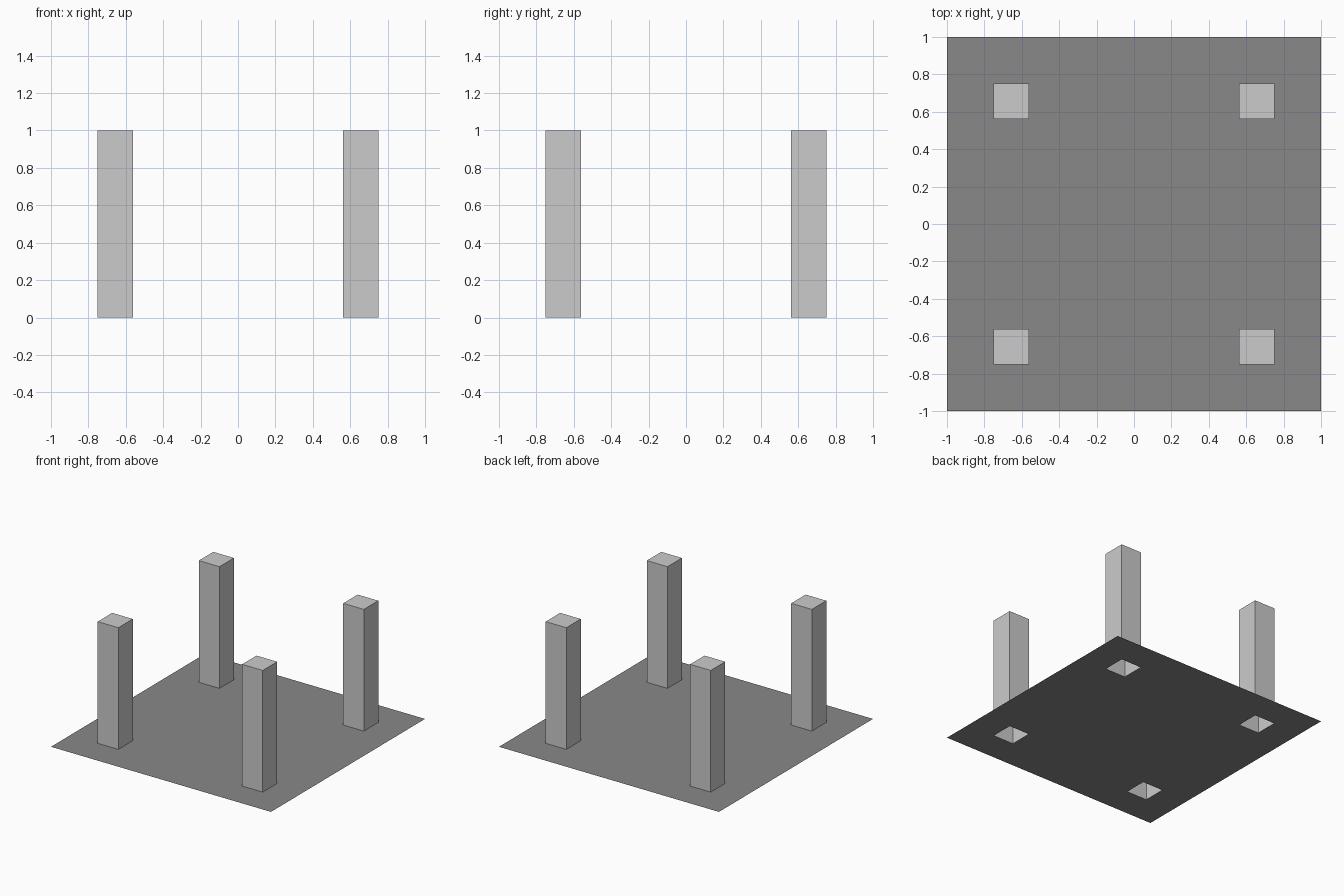
import bpy, bmesh

if "Cube" in bpy.data.objects:
    bpy.data.objects.remove(bpy.data.objects["Cube"])

INNER, OUTER, HEIGHT = 0.5625, 0.75, 1.0
LINES = [-1, -OUTER, -INNER, INNER, OUTER, 1]


def finish(bm, name):
    mesh = bpy.data.meshes.new(name)
    bm.to_mesh(mesh)
    bm.free()
    obj = bpy.data.objects.new(name, mesh)
    bpy.context.collection.objects.link(obj)
    return obj


# Thin floor sheet, open under each pillar
bm = bmesh.new()
grid = [[bm.verts.new((x, y, 0)) for y in LINES] for x in LINES]
for i in range(5):
    for j in range(5):
        if i in (1, 3) and j in (1, 3):
            continue
        bm.faces.new((grid[i][j], grid[i + 1][j], grid[i + 1][j + 1], grid[i][j + 1]))
floor = finish(bm, "floor")
dark = bpy.data.materials.new("dark_grey")
dark.diffuse_color = (0.25, 0.25, 0.25, 1)
dark.use_nodes = True
dark.node_tree.nodes["Principled BSDF"].inputs["Base Color"].default_value = dark.diffuse_color
floor.data.materials.append(dark)

# Four hollow square pillars, capped on top and open below
size, centre = OUTER - INNER, (OUTER + INNER) / 2
for x_name, sx in (("left", -1), ("right", 1)):
    for y_name, sy in (("front", -1), ("back", 1)):
        bm = bmesh.new()
        bmesh.ops.create_cube(bm, size=1)
        bmesh.ops.scale(bm, vec=(size, size, HEIGHT), verts=bm.verts)
        bmesh.ops.translate(bm, vec=(sx * centre, sy * centre, HEIGHT / 2), verts=bm.verts)
        bottom = [f for f in bm.faces if f.calc_center_median().z < 0.01]
        bmesh.ops.delete(bm, geom=bottom, context='FACES_ONLY')
        finish(bm, f"{y_name}_{x_name}_pillar")
